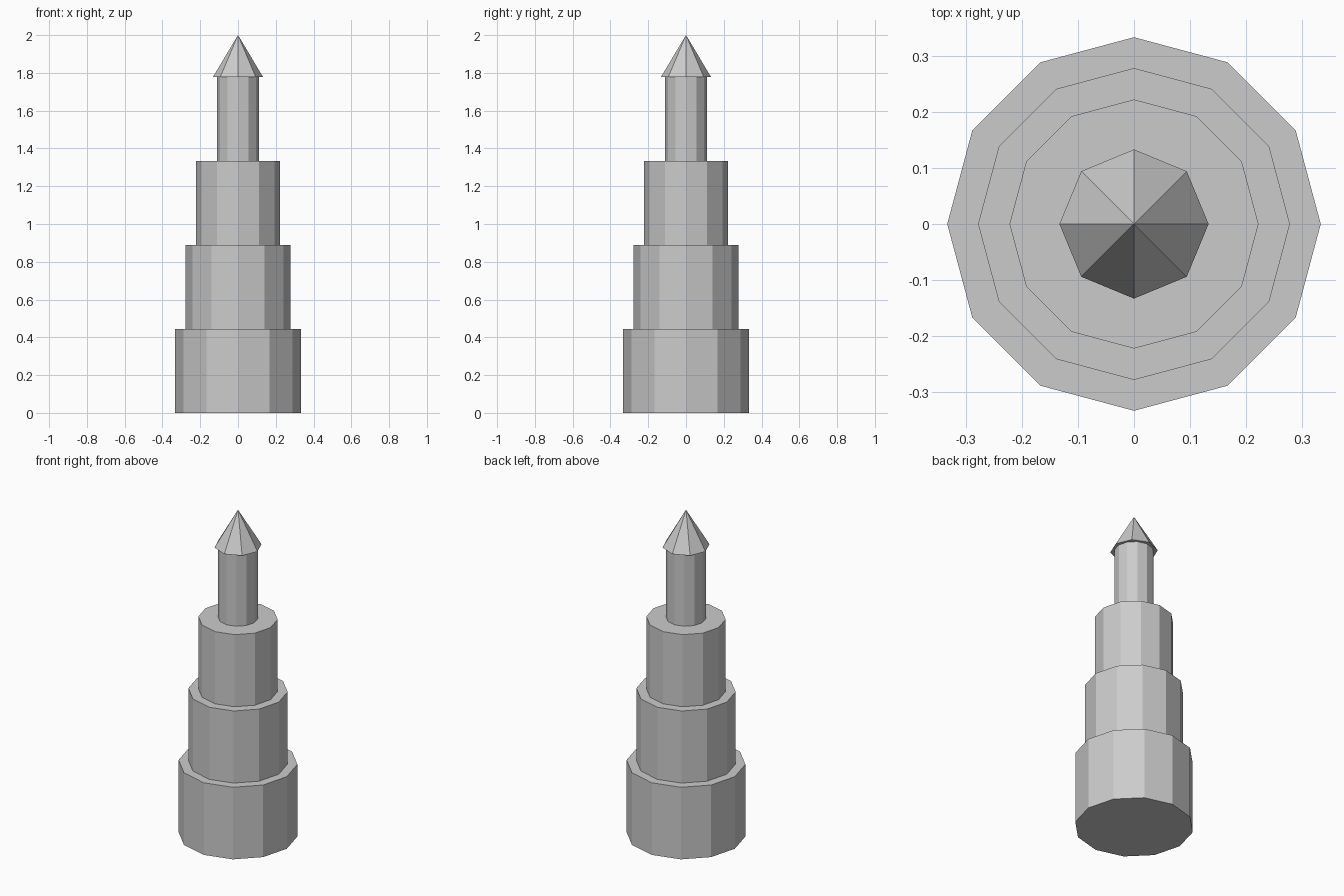
import bpy

if "Cube" in bpy.data.objects:
    bpy.data.objects.remove(bpy.data.objects["Cube"])

# Single plain grey for the whole tower
grey = bpy.data.materials.new("light grey")
grey.diffuse_color = (0.6, 0.6, 0.6, 1.0)
grey.use_nodes = True
grey.node_tree.nodes["Principled BSDF"].inputs["Base Color"].default_value = grey.diffuse_color

STEP = 4 / 9  # height of one tier


def finish(name):
    obj = bpy.context.object
    obj.name = name
    obj.data.name = name
    obj.data.materials.append(grey)


# Stacked twelve-sided tiers, narrowing upward
tiers = [("base_tier", 0.333), ("middle_tier", 0.278),
         ("upper_tier", 0.222), ("spire_column", 0.111)]
for i, (name, radius) in enumerate(tiers):
    bpy.ops.mesh.primitive_cylinder_add(
        vertices=12, radius=radius, depth=STEP, location=(0, 0, STEP * (i + 0.5)))
    finish(name)

# Eight-sided pointed roof, overhanging the column
roof_base = STEP * len(tiers)
roof_height = 2.0 - roof_base
bpy.ops.mesh.primitive_cone_add(
    vertices=8, radius1=0.133, radius2=0, depth=roof_height,
    location=(0, 0, roof_base + roof_height / 2))
finish("pointed_roof")
